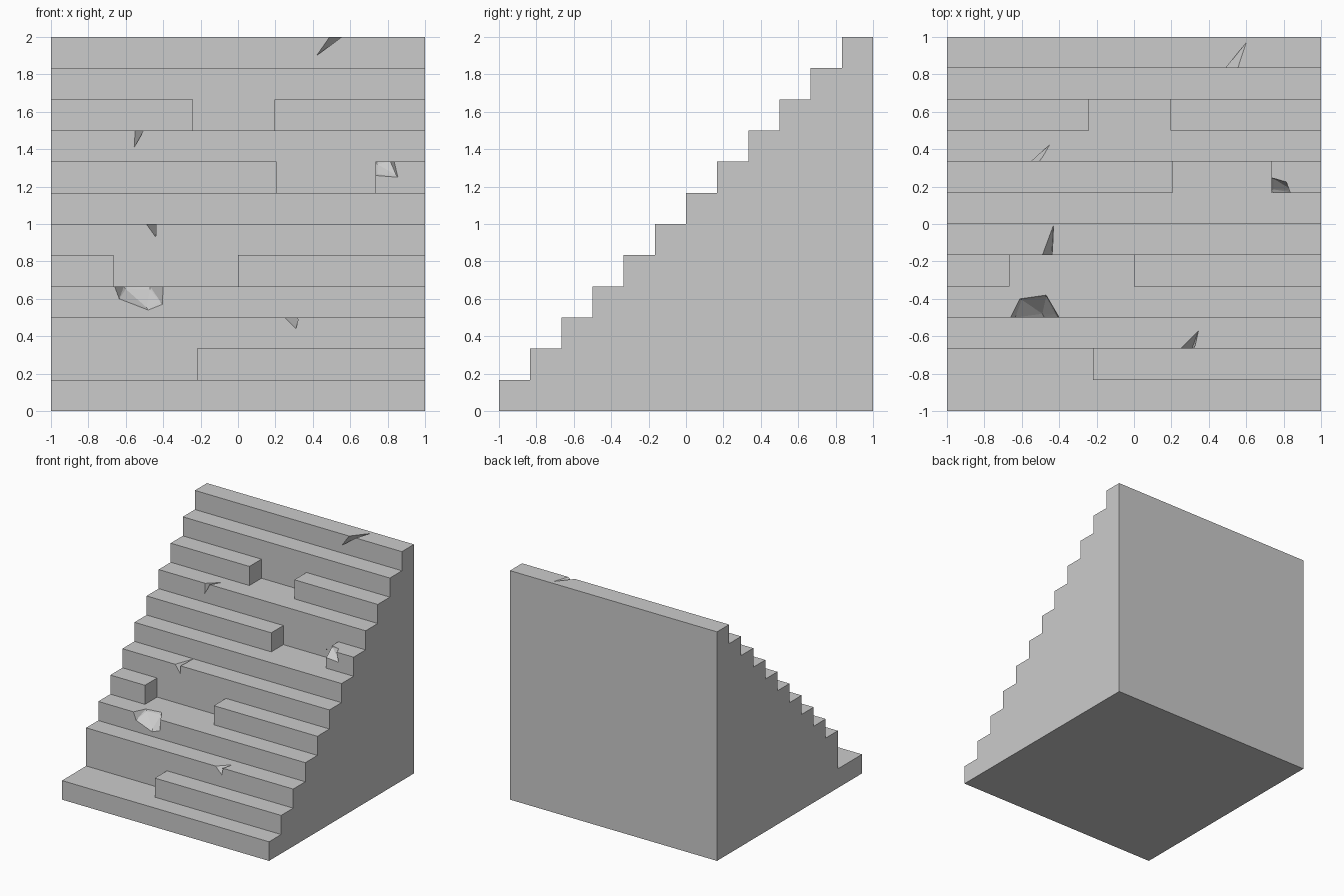
import bpy, bmesh
from mathutils import Vector

if "Cube" in bpy.data.objects:
    bpy.data.objects.remove(bpy.data.objects["Cube"])

N = 12
S = 2 / N


def make_object(name, bm):
    bmesh.ops.recalc_face_normals(bm, faces=bm.faces[:])
    mesh = bpy.data.meshes.new(name)
    bm.to_mesh(mesh)
    bm.free()
    obj = bpy.data.objects.new(name, mesh)
    bpy.context.collection.objects.link(obj)
    return obj


def hull(name, points):
    bm = bmesh.new()
    for p in points:
        bm.verts.new(p)
    res = bmesh.ops.convex_hull(bm, input=bm.verts[:])
    junk = {g for g in res["geom_interior"] + res["geom_unused"]
            if isinstance(g, bmesh.types.BMVert)}
    bmesh.ops.delete(bm, geom=list(junk), context='VERTS')
    return make_object(name, bm)


def cut(target, cutter):
    mod = target.modifiers.new(cutter.name, 'BOOLEAN')
    mod.operation = 'DIFFERENCE'
    mod.solver = 'EXACT'
    mod.object = cutter
    cutter.hide_render = True
    bpy.context.view_layer.objects.active = target
    bpy.ops.object.modifier_apply(modifier=mod.name)
    bpy.data.objects.remove(cutter)


def edge_chip(step, front, top, floor=()):
    """Chip on a step edge: front = (x, z), top = (x, y), floor = (x, y, z)."""
    y, z = -1 + step * S, (step + 1) * S
    pts = [Vector((px, y, pz)) for px, pz in front]
    pts += [Vector((px, py, z)) for px, py in top]
    pts += [Vector(p) for p in floor]
    out = Vector((0, -0.03, 0.03))
    return hull("chip_cutter", pts + [p + out for p in pts])


# Solid staircase from its stepped side profile
profile = [(1, 0), (-1, 0)]
for i in range(N):
    profile += [(-1 + i * S, (i + 1) * S), (-1 + (i + 1) * S, (i + 1) * S)]
bm = bmesh.new()
face = bm.faces.new([bm.verts.new((-1, y, z)) for y, z in profile])
ext = bmesh.ops.extrude_face_region(bm, geom=[face])
bmesh.ops.translate(bm, vec=(2, 0, 0),
                    verts=[g for g in ext["geom"] if isinstance(g, bmesh.types.BMVert)])
stairs = make_object("stone_staircase", bm)

# Missing blocks: step index, x start, x end
for step, x0, x1 in [(1, -1.1, -0.22), (4, -0.665, 0.0),
                     (7, 0.205, 0.735), (9, -0.24, 0.195)]:
    y0, z0 = -1 + step * S, step * S
    cut(stairs, hull("gap_cutter", [(x, y, z) for x in (x0, x1)
                                    for y in (y0 - 0.05, y0 + S)
                                    for z in (z0, z0 + S + 0.05)]))

# Small splinter notches: step, two edge x values, front tip (x, z), top tip (x, y)
for step, xa, xb, tip, back in [
        (2, 0.25, 0.29, (0.31, 0.44), (0.345, -0.57)),
        (5, -0.49, -0.44, (-0.44, 0.93), (-0.43, -0.005)),
        (8, -0.55, -0.515, (-0.555, 1.41), (-0.45, 0.425)),
        (11, 0.49, 0.555, (0.42, 1.90), (0.60, 0.97))]:
    z = (step + 1) * S
    cut(stairs, edge_chip(step, [(xa, z), (xb, z), tip], [back]))

# Large chip on the fourth step
cut(stairs, edge_chip(
    3, [(-0.66, 0.6667), (-0.635, 0.60), (-0.48, 0.54), (-0.405, 0.57), (-0.40, 0.6667)],
    [(-0.61, -0.40), (-0.47, -0.38)],
    [(-0.62, -0.48, 0.61), (-0.49, -0.48, 0.555), (-0.425, -0.48, 0.58),
     (-0.60, -0.405, 0.652), (-0.47, -0.39, 0.65)]))

# Broken corner on the eighth step
cut(stairs, edge_chip(
    7, [(0.725, 1.26), (0.855, 1.25), (0.835, 1.3333)],
    [(0.725, 0.25), (0.815, 0.225)],
    [(0.745, 0.185, 1.267), (0.845, 0.182, 1.262),
     (0.745, 0.243, 1.32), (0.812, 0.218, 1.32)]))
